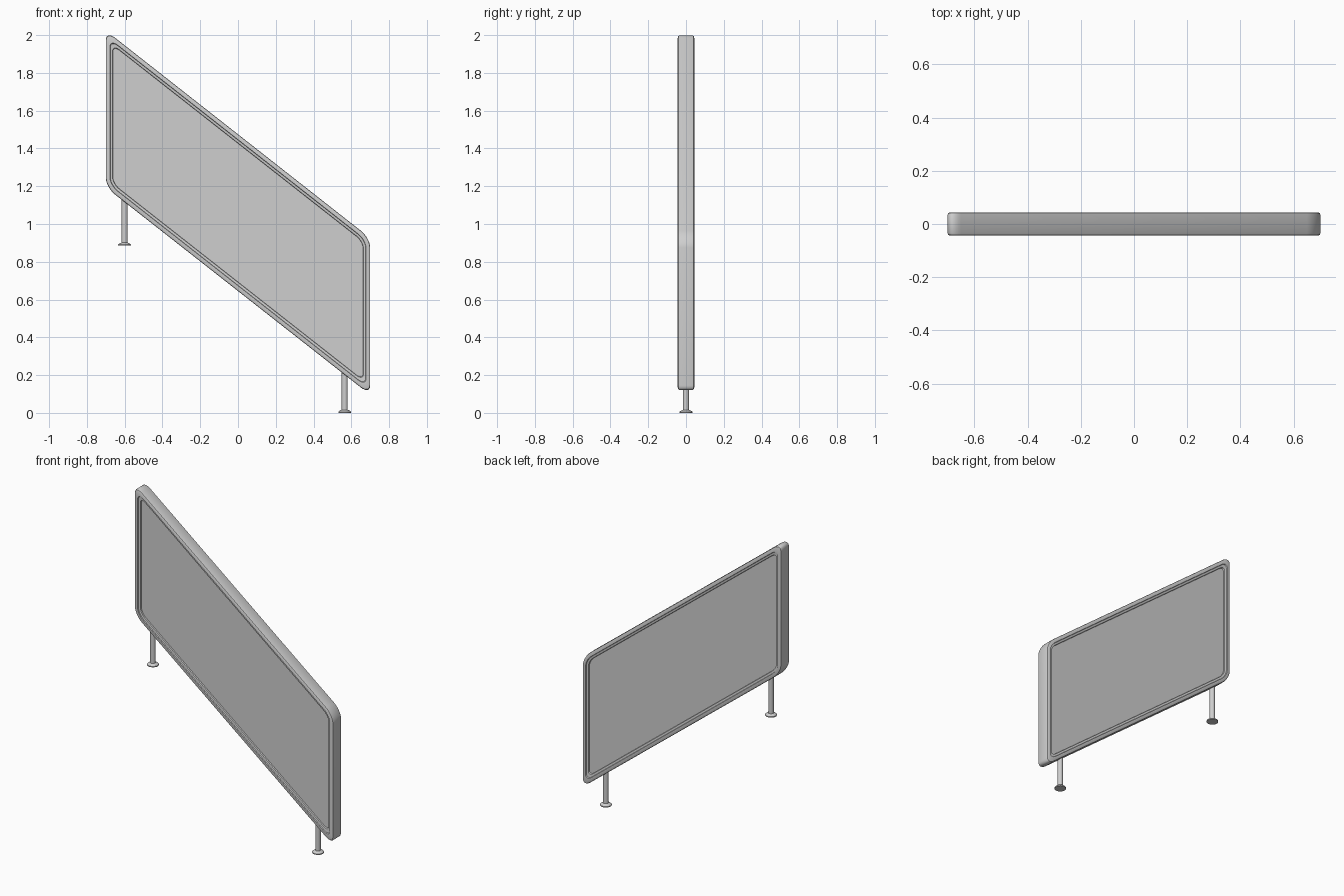
import bpy
import bmesh
import math

if "Cube" in bpy.data.objects:
    bpy.data.objects.remove(bpy.data.objects["Cube"], do_unlink=True)

HALF_W, HALF_H, MID_Z = 0.70, 0.415, 1.06
SLOPE, RADIUS, ARC = 0.785, 0.05, 8
STRETCH = math.sqrt(1 + SLOPE ** 2)

grey = bpy.data.materials.new("light grey metal")
grey.use_nodes = True
grey.diffuse_color = (0.62, 0.62, 0.62, 1)
grey.node_tree.nodes["Principled BSDF"].inputs["Base Color"].default_value = (0.62, 0.62, 0.62, 1)


def finish(bm, name):
    bmesh.ops.recalc_face_normals(bm, faces=bm.faces)
    mesh = bpy.data.meshes.new(name)
    bm.to_mesh(mesh)
    bm.free()
    mesh.materials.append(grey)
    obj = bpy.data.objects.new(name, mesh)
    bpy.context.collection.objects.link(obj)
    bpy.ops.object.select_all(action="DESELECT")
    obj.select_set(True)
    bpy.context.view_layer.objects.active = obj
    bpy.ops.object.shade_smooth_by_angle(angle=math.radians(35))
    return obj


def outline(bm, inset, y):
    """Rounded rectangle, inset evenly and sheared to follow the slope."""
    r = RADIUS - inset * 0.4
    w, h = HALF_W - inset - r, HALF_H - inset * STRETCH - r
    ring = []
    for corner, (sx, sz) in enumerate([(1, 1), (-1, 1), (-1, -1), (1, -1)]):
        for i in range(ARC + 1):
            a = math.pi / 2 * (corner + i / ARC)
            x = sx * w + r * math.cos(a)
            z = sz * h + r * math.sin(a)
            ring.append(bm.verts.new((x, y, MID_Z + z - SLOPE * x)))
    return ring


def bridge(bm, a, b):
    for i in range(len(a)):
        j = (i + 1) % len(a)
        bm.faces.new((a[i], a[j], b[j], b[i]))


# Frame: stepped inner lip, flat rim and softened outer edge, same on both sides
half = [(0.038, 0.028), (0.036, 0.036), (0.024, 0.038), (0.022, 0.044),
        (0.008, 0.044), (0.002, 0.041), (0.0, 0.035)]
section = [(d, -y) for d, y in half] + list(reversed(half))
bm = bmesh.new()
rings = [outline(bm, d, y) for d, y in section]
for k, ring in enumerate(rings):
    bridge(bm, ring, rings[(k + 1) % len(rings)])
finish(bm, "frame")

# Recessed panel
bm = bmesh.new()
front, back = outline(bm, 0.034, -0.028), outline(bm, 0.034, 0.028)
bridge(bm, front, back)
bm.faces.new(front)
bm.faces.new(back)
finish(bm, "panel")


# Legs: round post on a flared foot
def leg(name, x, base, top, sides=20):
    profile = [(0.034, base), (0.034, base + 0.006), (0.027, base + 0.012),
               (0.016, base + 0.016), (0.016, top)]
    bm = bmesh.new()
    rings = []
    for r, z in profile:
        angles = [2 * math.pi * i / sides for i in range(sides)]
        rings.append([bm.verts.new((x + r * math.cos(a), r * math.sin(a), z)) for a in angles])
    for a, b in zip(rings, rings[1:]):
        bridge(bm, a, b)
    bm.faces.new(rings[0])
    bm.faces.new(rings[-1])
    finish(bm, name)


for name, x, base in [("right_leg", -0.6, 0.885), ("left_leg", 0.565, 0.0)]:
    leg(name, x, base, MID_Z - HALF_H - SLOPE * x + 0.03)
